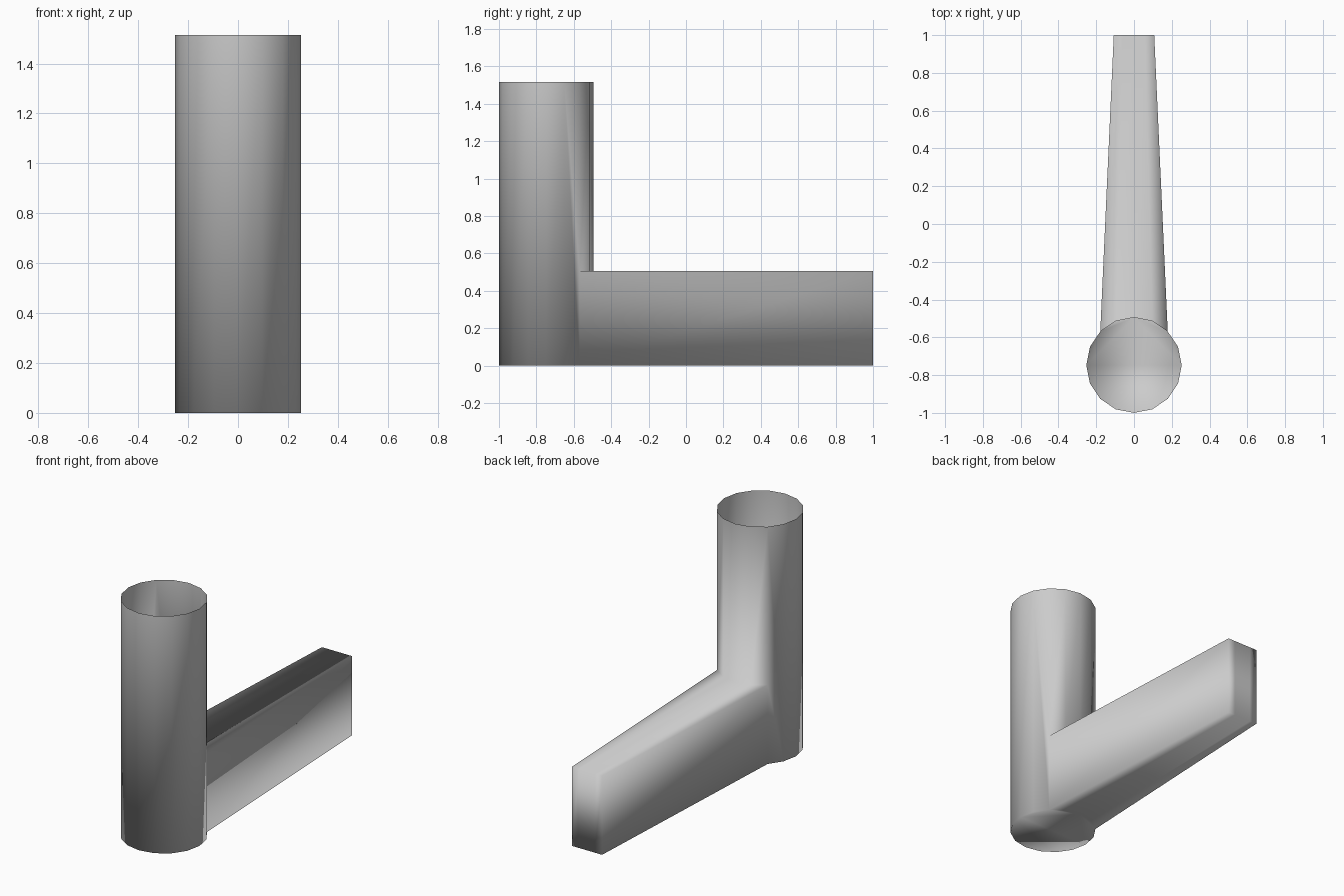
import bpy, bmesh, math

if "Cube" in bpy.data.objects:
    bpy.data.objects.remove(bpy.data.objects["Cube"])

R, CY, H, ARM_H, SIDES = 0.2525, -0.7475, 1.515, 0.505, 16
TAPER = 0.6

bm = bmesh.new()


def ring_point(i, z):
    a = 2 * math.pi * i / SIDES
    return bm.verts.new((R * math.cos(a), CY + R * math.sin(a), z))


# Open-topped tube: bottom and top rings; vertices 2..6 face the arm
low = [ring_point(i, 0) for i in range(SIDES)]
high = [ring_point(i, H) for i in range(SIDES)]
cols = range(2, 7)
mid = {i: ring_point(i, ARM_H) for i in cols}

for i in range(SIDES):
    j = (i + 1) % SIDES
    if i in mid and j in mid:                      # wall above the arm
        face = [mid[i], mid[j], high[j], high[i]]
    else:                                          # full-height wall
        face = [low[i], low[j]]
        if j in mid:
            face.append(mid[j])
        face += [high[j], high[i]]
        if i in mid:
            face.append(mid[i])
    bm.faces.new(face)
bm.faces.new(low[::-1])                            # floor

# Tapered arm drawn out of the tube wall, flattened at its far end
end_low = {i: bm.verts.new((low[i].co.x * TAPER, 1, 0)) for i in cols}
end_high = {i: bm.verts.new((low[i].co.x * TAPER, 1, ARM_H)) for i in cols}
for i in range(2, 6):
    j = i + 1
    bm.faces.new([mid[j], mid[i], end_high[i], end_high[j]])          # top
    bm.faces.new([low[i], low[j], end_low[j], end_low[i]])            # underside
    bm.faces.new([end_low[i], end_low[j], end_high[j], end_high[i]])  # end
bm.faces.new([low[2], end_low[2], end_high[2], mid[2]])               # right side
bm.faces.new([end_low[6], low[6], mid[6], end_high[6]])               # left side

bm.normal_update()
for f in bm.faces:
    f.smooth = True

mesh = bpy.data.meshes.new("tube_with_arm")
bm.to_mesh(mesh)
bm.free()

grey = bpy.data.materials.new("light grey")
grey.diffuse_color = (0.6, 0.6, 0.6, 1)
grey.use_nodes = True
grey.node_tree.nodes["Principled BSDF"].inputs["Base Color"].default_value = grey.diffuse_color
mesh.materials.append(grey)
obj = bpy.data.objects.new("tube_with_arm", mesh)
bpy.context.collection.objects.link(obj)
